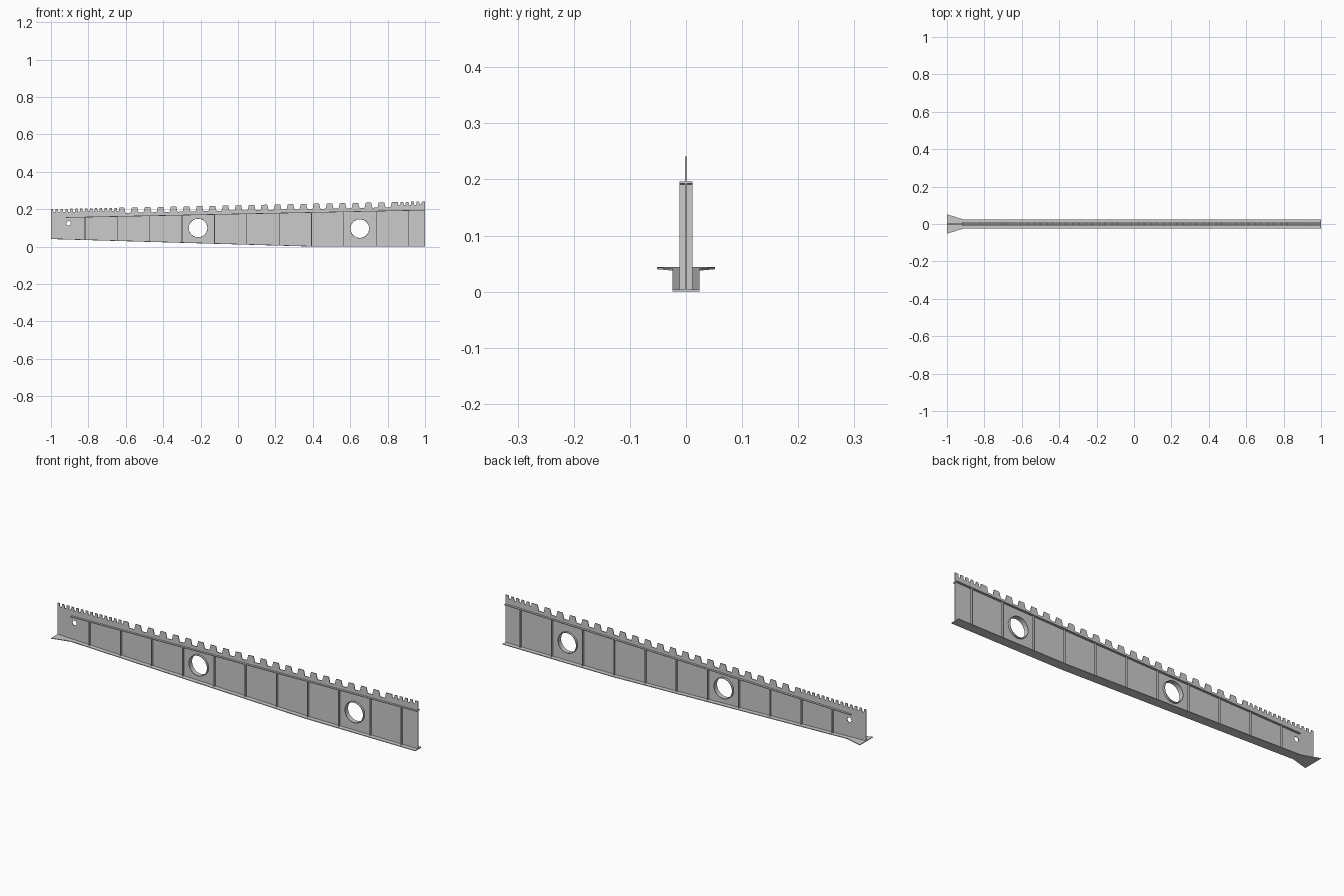
import bpy, bmesh, math

if "Cube" in bpy.data.objects:
    bpy.data.objects.remove(bpy.data.objects["Cube"])

T = 0.0035          # plate thickness
STIFF = 0.012       # half width of stiffeners and upper flange
def top(x): return 0.2205 + 0.0205 * x
def bottom(x): return max(0.0, 0.04 * (0.39 - x) / 1.39)
def rib(x): return top(x) - 0.048

def prism(name, pts, axis, a, b):
    """Extrude a 2D outline: axis 'y' takes (x,z) points, axis 'z' takes (x,y)."""
    bm = bmesh.new()
    put = (lambda p: (p[0], a, p[1])) if axis == 'y' else (lambda p: (p[0], p[1], a))
    f = bm.faces.new([bm.verts.new(put(p)) for p in pts])
    r = bmesh.ops.extrude_face_region(bm, geom=[f])
    d = (0, b - a, 0) if axis == 'y' else (0, 0, b - a)
    bmesh.ops.translate(bm, vec=d, verts=[v for v in r['geom'] if isinstance(v, bmesh.types.BMVert)])
    bmesh.ops.recalc_face_normals(bm, faces=bm.faces[:])
    me = bpy.data.meshes.new(name)
    bm.to_mesh(me)
    bm.free()
    ob = bpy.data.objects.new(name, me)
    bpy.context.collection.objects.link(ob)
    return ob

# Web outline with notched top edge
outline = [(-1, bottom(-1)), (0.39, 0), (1, 0), (1, top(1))]
notches = []
for i in range(14):
    notches.append((-0.982 + i * 0.0262, 0.006, 0.017))
for i in range(21):
    notches.append((-0.588 + i * 0.0695, 0.017, 0.028))
for i in range(5):
    notches.append((0.862 + i * 0.0285, 0.006, 0.017))
for c, h, d in reversed(notches):
    t = h * 0.2
    outline += [(c + h + t, top(c + h)), (c + h - t, top(c + h) - d),
                (c - h + t, top(c - h) - d), (c - h - t, top(c - h))]
outline.append((-1, top(-1)))
web = prism("web", outline, 'y', -T / 2, T / 2)

# Round openings, the two large ones with collars
def circle(x, z, r, n=40):
    return [(x + r * math.cos(2 * math.pi * i / n), z + r * math.sin(2 * math.pi * i / n)) for i in range(n)]

def cut(target, pts):
    cutter = prism("hole_cutter", pts, 'y', -0.1, 0.1)
    cutter.hide_render = True
    m = target.modifiers.new("hole", 'BOOLEAN')
    m.object, m.operation, m.solver = cutter, 'DIFFERENCE', 'EXACT'
    bpy.context.view_layer.objects.active = target
    bpy.ops.object.modifier_apply(modifier=m.name)
    bpy.data.objects.remove(cutter)

for x, z in ((-0.2135, 0.099), (0.6515, 0.096)):
    cut(web, circle(x, z, 0.05))
    collar = prism("hole_collar", circle(x, z, 0.0525), 'y', -STIFF, STIFF)
    cut(collar, circle(x, z, 0.0495))
cut(web, circle(-0.906, 0.124, 0.012, 24))

# Bottom flange: follows the bent lower edge, flared at the left end
def strip(name, stations):
    bm = bmesh.new()
    rings = [[bm.verts.new((x, y, z)) for y, z in ((-w, z0), (w, z0), (w, z0 + T), (-w, z0 + T))]
             for x, w, z0 in stations]
    for r0, r1 in zip(rings, rings[1:]):
        for k in range(4):
            bm.faces.new((r0[k], r0[(k + 1) % 4], r1[(k + 1) % 4], r1[k]))
    bm.faces.new(rings[0])
    bm.faces.new(rings[-1])
    bmesh.ops.recalc_face_normals(bm, faces=bm.faces[:])
    me = bpy.data.meshes.new(name)
    bm.to_mesh(me)
    bm.free()
    bpy.context.collection.objects.link(bpy.data.objects.new(name, me))

strip("bottom_flange", [(-1, 0.052, bottom(-1)), (-0.91, 0.024, bottom(-0.91)),
                        (0.39, 0.024, 0), (1, 0.024, 0)])

# Upper longitudinal rib
strip("upper_rib", [(-0.92, STIFF, rib(-0.92)), (1, STIFF, rib(1))])

# Vertical stiffeners through both sides of the web
for i in range(11):
    x = -0.818 + i * 0.173
    a, b = x - T / 2, x + T / 2
    prism("stiffener", [(a, bottom(a) + T / 2), (b, bottom(b) + T / 2), (b, rib(b) + T / 2), (a, rib(a) + T / 2)],
          'y', -STIFF, STIFF)
